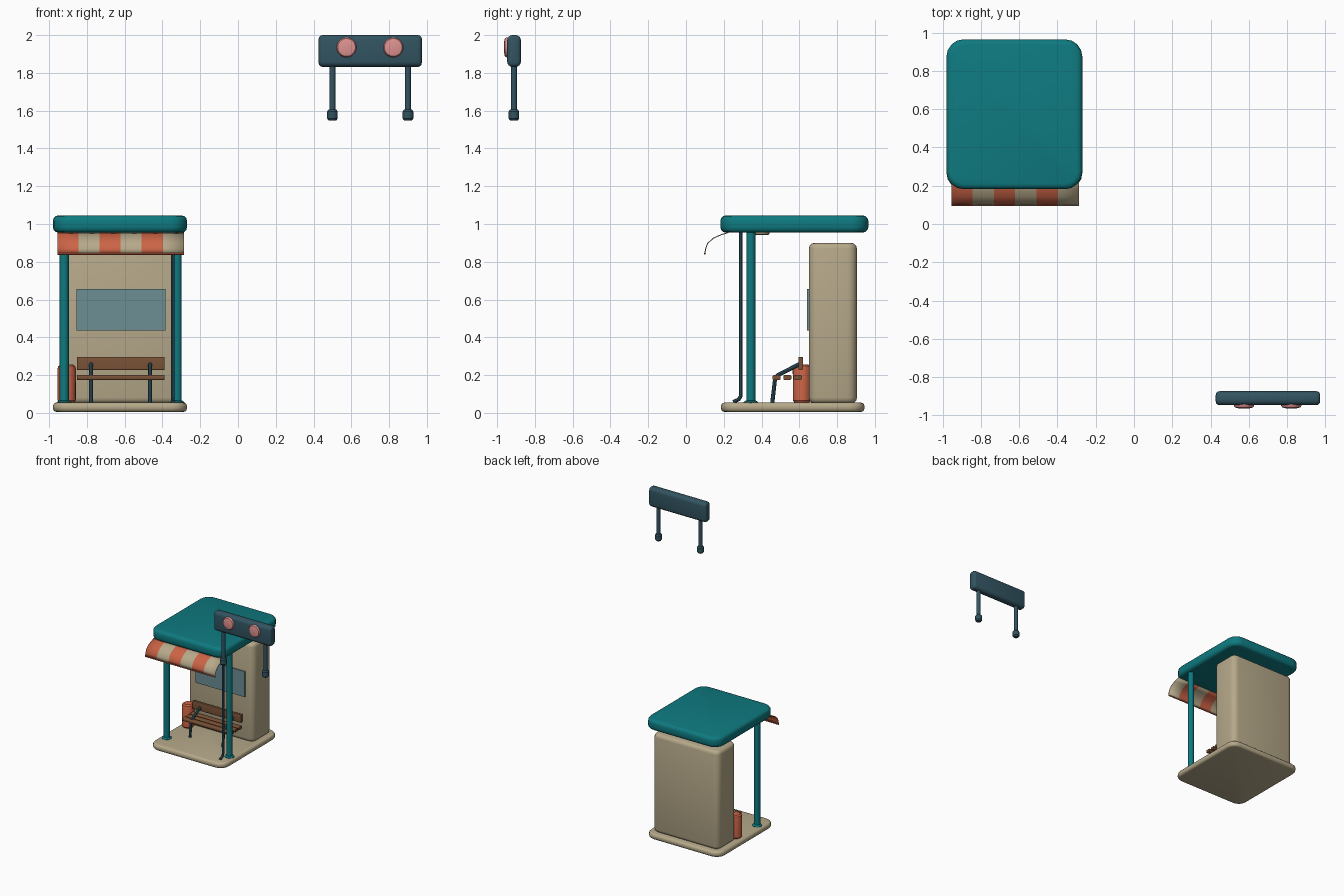
import bpy, bmesh
from mathutils import Vector

cube = bpy.data.objects.get("Cube")
if cube:
    bpy.data.objects.remove(cube, do_unlink=True)


def material(name, r, g, b):
    lin = [((c / 255 + 0.055) / 1.055) ** 2.4 for c in (r, g, b)] + [1]
    m = bpy.data.materials.new(name)
    m.use_nodes = True
    m.diffuse_color = lin
    m.node_tree.nodes["Principled BSDF"].inputs["Base Color"].default_value = lin
    return m


TEAL = material("teal", 14, 122, 128)
CREAM = material("cream", 182, 169, 138)
ORANGE = material("orange", 204, 100, 70)
SLATE = material("slate", 50, 84, 97)
BROWN = material("brown", 122, 82, 54)
PINK = material("pink", 222, 146, 144)
GLASS = material("glass", 108, 142, 148)


def finish(name, bm, *mats):
    bmesh.ops.recalc_face_normals(bm, faces=bm.faces)
    me = bpy.data.meshes.new(name)
    bm.to_mesh(me)
    bm.free()
    ob = bpy.data.objects.new(name, me)
    bpy.context.collection.objects.link(ob)
    for m in mats:
        me.materials.append(m)
    return smooth(ob)


def smooth(ob):
    bpy.ops.object.select_all(action='DESELECT')
    ob.select_set(True)
    bpy.context.view_layer.objects.active = ob
    bpy.ops.object.shade_smooth_by_angle(angle=0.6)
    return ob


def box(name, lo, hi, mat, corner=0, rim=0, axis=2, segs=4):
    """Box with rounded corners along one axis and a rounded rim on its caps."""
    lo, hi = Vector(lo), Vector(hi)
    bm = bmesh.new()
    bmesh.ops.create_cube(bm, size=1)
    for v in bm.verts:
        v.co = (lo + hi) / 2 + Vector(c * s for c, s in zip(v.co, hi - lo))

    def along(e):
        return abs((e.verts[0].co - e.verts[1].co).normalized()[axis]) > 0.9

    if corner:
        bmesh.ops.bevel(bm, geom=[e for e in bm.edges if along(e)], offset=corner,
                        segments=segs, profile=0.5, affect='EDGES')
    if rim:
        caps = [e for e in bm.edges
                if abs(e.verts[0].co[axis] - e.verts[1].co[axis]) < 1e-5]
        bmesh.ops.bevel(bm, geom=caps, offset=rim, segments=3, profile=0.5, affect='EDGES')
    return finish(name, bm, mat)


def lathe(name, centre, profile, mat, axis='Z', sides=20):
    """Stack of rings (radius, height) around a vertical or front-facing axis."""
    bm = bmesh.new()
    rings = []
    for r, h in profile:
        ring = bmesh.ops.create_circle(bm, segments=sides, radius=r)["verts"]
        for v in ring:
            x, y = v.co.x, v.co.y
            v.co = Vector(centre) + Vector((x, y, h) if axis == 'Z' else (x, -h, y))
        rings.append(ring)
    for a, b in zip(rings, rings[1:]):
        for i in range(sides):
            j = (i + 1) % sides
            bm.faces.new((a[i], a[j], b[j], b[i]))
    bm.faces.new(rings[0])
    bm.faces.new(rings[-1])
    return finish(name, bm, mat)


def tube(name, points, radius, mat):
    cu = bpy.data.curves.new(name, 'CURVE')
    cu.dimensions = '3D'
    cu.bevel_depth = radius
    cu.bevel_resolution = 2
    cu.use_fill_caps = True
    sp = cu.splines.new('POLY')
    sp.points.add(len(points) - 1)
    for p, co in zip(sp.points, points):
        p.co = (*co, 1)
    cu.materials.append(mat)
    ob = bpy.data.objects.new(name, cu)
    bpy.context.collection.objects.link(ob)
    bpy.ops.object.select_all(action='DESELECT')
    ob.select_set(True)
    bpy.context.view_layer.objects.active = ob
    bpy.ops.object.convert(target='MESH')
    smooth(bpy.context.view_layer.objects.active)


# Shelter shell: base, back wall, roof, window
LEFT, RIGHT, MID = -0.98, -0.27, -0.625
box("base_slab", (LEFT, 0.185, 0.005), (RIGHT, 0.945, 0.055), CREAM, 0.08, 0.02)
box("back_wall", (-0.94, 0.65, 0.05), (-0.31, 0.905, 0.9), CREAM, 0.05, 0.03)
box("roof", (LEFT, 0.182, 0.955), (RIGHT, 0.965, 1.045), TEAL, 0.09, 0.028)
box("window", (-0.855, 0.641, 0.435), (-0.385, 0.655, 0.655), GLASS)

# Front posts with flared feet
for side, x in (("right", -0.92), ("left", -0.322)):
    lathe(side + "_post", (x, 0.343, 0),
          [(0.038, 0.05), (0.038, 0.058), (0.024, 0.066), (0.024, 0.96)], TEAL)

# Drain pipe with a bent foot
tube("drain_pipe", [(-0.346, 0.29, 0.96), (-0.346, 0.29, 0.09),
                    (-0.346, 0.28, 0.072), (-0.346, 0.25, 0.058)], 0.01, SLATE)

# Ceiling lamp
lathe("ceiling_lamp", (MID, 0.4, 0), [(0.035, 0.942), (0.042, 0.948), (0.042, 0.958)], CREAM)

# Striped awning
A0, A1, STRIPES = -0.955, -0.287, 6
profile = [(0.225, 0.955), (0.185, 0.943), (0.145, 0.925), (0.115, 0.898),
           (0.104, 0.87), (0.1, 0.845)]
bm = bmesh.new()
cols = [[bm.verts.new((A0 + (A1 - A0) * i / STRIPES, y, z)) for y, z in profile]
        for i in range(STRIPES + 1)]
for i, (a, b) in enumerate(zip(cols, cols[1:])):
    for k in range(len(profile) - 1):
        bm.faces.new((a[k], a[k + 1], b[k + 1], b[k])).material_index = i % 2
awning = finish("awning", bm, ORANGE, CREAM)
solid = awning.modifiers.new("thickness", 'SOLIDIFY')
solid.thickness = 0.005
solid.offset = 0
tube("awning_hem", [(A0, 0.1, 0.842), (A1, 0.1, 0.842)], 0.005, ORANGE)

# Bench
for i, y in enumerate((0.458, 0.515, 0.57)):
    box(f"seat_slat_{i + 1}", (-0.852, y, 0.174), (-0.39, y + 0.043, 0.2), BROWN, 0.008, axis=0)
box("bench_backrest", (-0.852, 0.595, 0.227), (-0.39, 0.62, 0.297), BROWN, 0.006, axis=0)
for side, x in (("right", -0.778), ("left", -0.465)):
    tube(side + "_bench_frame", [(x, 0.457, 0.055), (x, 0.472, 0.185), (x, 0.487, 0.2),
                                 (x, 0.6, 0.258), (x, 0.612, 0.268)], 0.011, SLATE)

# Litter bin
lathe("litter_bin", (-0.907, 0.614, 0),
      [(0.04, 0.055), (0.048, 0.066), (0.049, 0.23), (0.045, 0.247), (0.034, 0.256)], ORANGE)

# Detached roof sign with two lamps and two legs
box("sign_board", (0.427, -0.947, 1.832), (0.973, -0.874, 2.0), SLATE, 0.028, 0.02, axis=0)
for side, lamp_x, leg_x in (("right", 0.575, 0.5), ("left", 0.822, 0.9)):
    lathe(side + "_sign_lamp", (lamp_x, -0.935, 1.935),
          [(0.053, 0), (0.053, 0.015), (0.047, 0.024), (0.03, 0.028)], PINK, 'Y')
    lathe(side + "_sign_leg", (leg_x, -0.911, 0), [(0.016, 1.59), (0.016, 1.85)], SLATE, sides=12)
    lathe(side + "_sign_foot", (leg_x, -0.911, 0),
          [(0.02, 1.548), (0.028, 1.558), (0.028, 1.596), (0.02, 1.606)], SLATE, sides=12)
